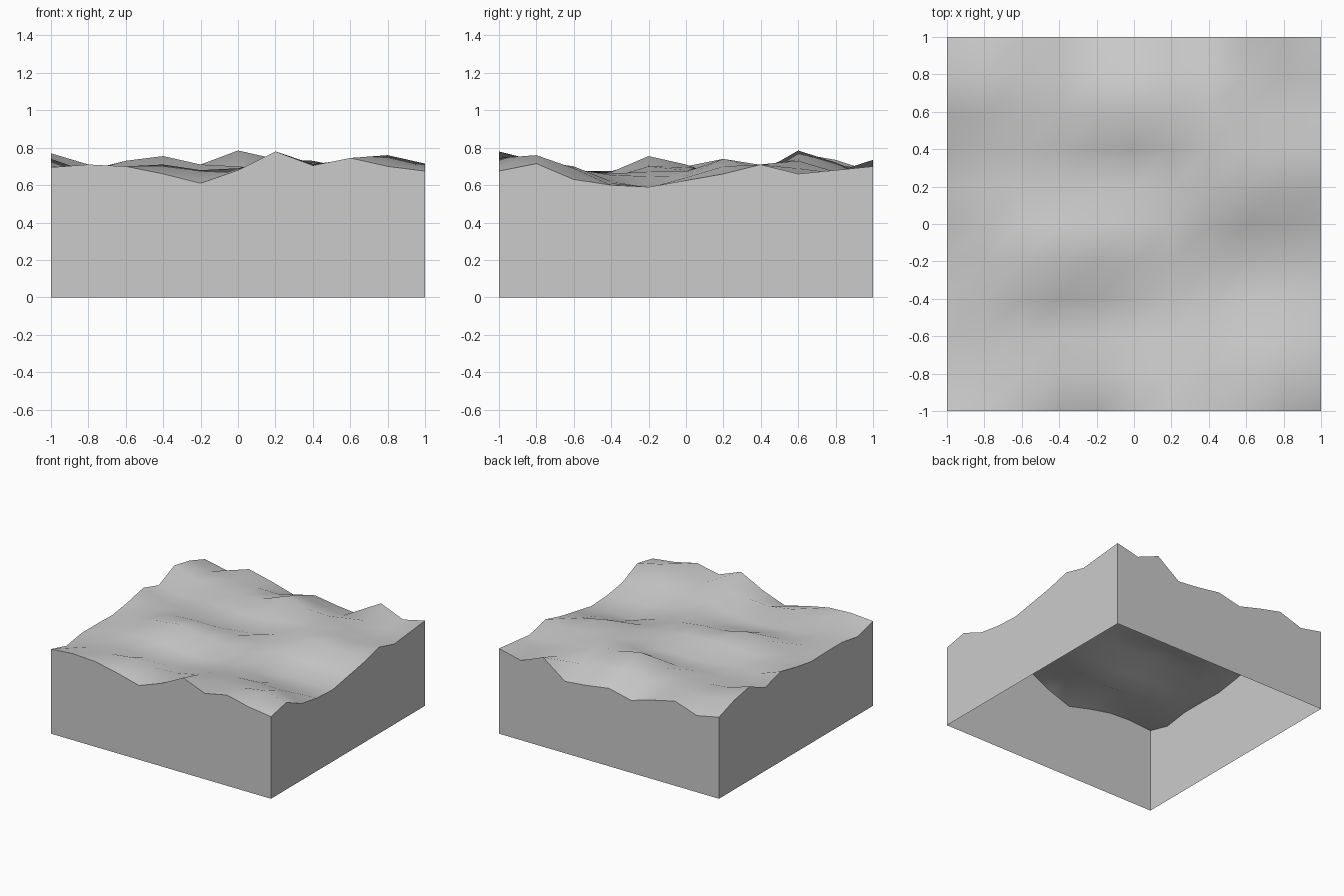
import bpy, bmesh

if "Cube" in bpy.data.objects:
    bpy.data.objects.remove(bpy.data.objects["Cube"])

N = 10                 # 10 x 10 cells of 0.2
STEP = 2 / N

# Edge height profiles (hundredths), along x for front/back and along y for left/right
front = [69.5, 71, 70, 66, 61, 68, 78, 70.5, 74.5, 70, 67.5]
back = [67, 63, 69.5, 65, 59.5, 64, 61, 59, 73.5, 65.5, 70]
left = [69.5, 64.5, 67.5, 67.5, 67, 70, 74, 68.5, 77, 73.5, 67]
right = [67.5, 71.5, 63, 60, 59, 62.5, 66, 71, 66, 68, 70]

# Hills and hollows by row: row -> {column: height}
inner = {
    1: {1: 69, 3: 71, 4: 68, 5: 69, 6: 73, 8: 73, 9: 76},
    2: {2: 65, 3: 63, 4: 62, 5: 64, 8: 70, 9: 69},
    3: {2: 67, 3: 67, 4: 64.5, 5: 64, 8: 62, 9: 61},
    4: {1: 68, 2: 73, 3: 75.5, 4: 71, 5: 70, 8: 59, 9: 58.5},
    5: {3: 71, 4: 71, 5: 69.5, 8: 65, 9: 64},
    6: {1: 67, 3: 64, 4: 63, 5: 63, 6: 68, 7: 71, 8: 74, 9: 70},
    7: {1: 65, 4: 65, 5: 67, 6: 69.5},
    8: {1: 71, 3: 69, 4: 71, 5: 78.5, 6: 74, 7: 73, 9: 65},
    9: {1: 70, 5: 72, 7: 66, 8: 67},
}

fixed = {(i, j): h for j, row in inner.items() for i, h in row.items()}
for k in range(N + 1):
    fixed[k, 0], fixed[k, N] = front[k], back[k]
    fixed[0, k], fixed[N, k] = left[k], right[k]

# Relax the free points between the known heights
height = {(i, j): fixed.get((i, j), 68) for i in range(N + 1) for j in range(N + 1)}
for _ in range(60):
    for (i, j) in height:
        if (i, j) not in fixed:
            height[i, j] = (height[i - 1, j] + height[i + 1, j]
                            + height[i, j - 1] + height[i, j + 1]) / 4

# Rolling ground surface
bm = bmesh.new()
bmesh.ops.create_grid(bm, x_segments=N, y_segments=N, size=1)
for v in bm.verts:
    v.co.z = height[round((v.co.x + 1) / STEP), round((v.co.y + 1) / STEP)] / 100
for f in bm.faces:
    f.smooth = True

# Flat side walls dropped from the rim, open underneath
rim = [e for e in bm.edges if e.is_boundary]
for e in rim:
    e.smooth = False
skirt = bmesh.ops.extrude_edge_only(bm, edges=rim)["geom"]
for g in skirt:
    if isinstance(g, bmesh.types.BMVert):
        g.co.z = 0
    elif isinstance(g, bmesh.types.BMFace):
        g.smooth = False
bmesh.ops.recalc_face_normals(bm, faces=bm.faces)
if sum(f.normal.z for f in bm.faces) < 0:
    bmesh.ops.reverse_faces(bm, faces=bm.faces)

mesh = bpy.data.meshes.new("terrain_block")
bm.to_mesh(mesh)
bm.free()
bpy.context.collection.objects.link(bpy.data.objects.new("terrain_block", mesh))
